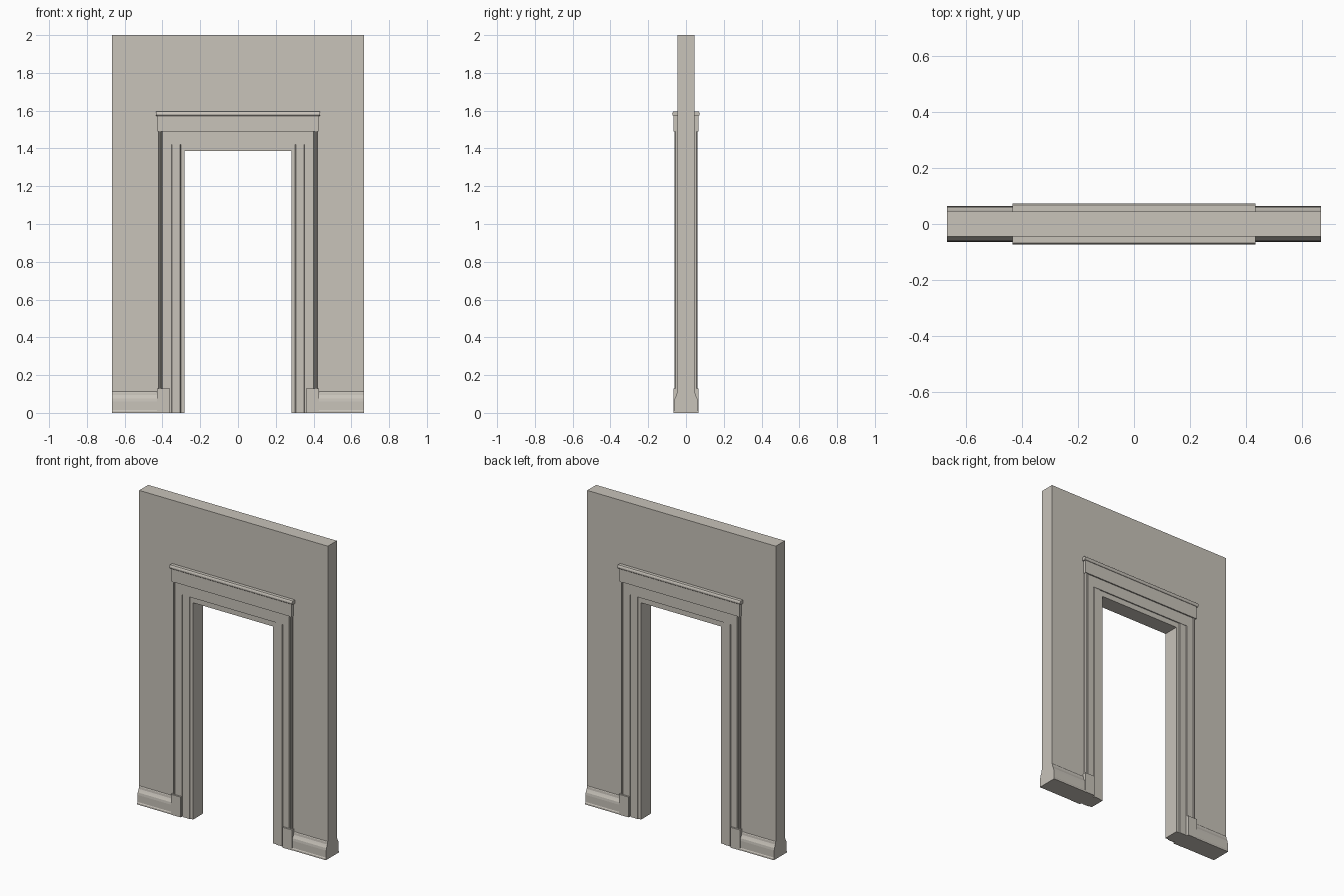
import bpy, bmesh
from mathutils import Vector

if "Cube" in bpy.data.objects:
    bpy.data.objects.remove(bpy.data.objects["Cube"])

plaster = bpy.data.materials.new("warm_grey_plaster")
plaster.diffuse_color = (0.578, 0.546, 0.491, 1)
plaster.use_nodes = True
plaster.node_tree.nodes["Principled BSDF"].inputs["Base Color"].default_value = plaster.diffuse_color

W = 0.667      # half width of wall
D = 0.0455     # half thickness of wall
OX, OZ = 0.283, 1.386   # door opening half width and height


def prism(name, profile, axis, lo, hi, mirror=""):
    """Extrude a 2D profile along an axis, then mirror it across x and/or y."""
    place = {"x": lambda a, b, t: (t, a, b),
             "y": lambda a, b, t: (a, t, b),
             "z": lambda a, b, t: (a, b, t)}[axis]
    bm = bmesh.new()
    face = bm.faces.new([bm.verts.new(place(a, b, lo)) for a, b in profile])
    ext = bmesh.ops.extrude_face_region(bm, geom=[face])
    verts = [v for v in ext["geom"] if isinstance(v, bmesh.types.BMVert)]
    shift = Vector(place(0, 0, hi - lo))
    bmesh.ops.translate(bm, verts=verts, vec=shift)
    bmesh.ops.recalc_face_normals(bm, faces=bm.faces)
    mesh = bpy.data.meshes.new(name)
    bm.to_mesh(mesh)
    bm.free()
    mesh.materials.append(plaster)
    ob = bpy.data.objects.new(name, mesh)
    bpy.context.collection.objects.link(ob)
    if mirror:
        m = ob.modifiers.new("mirror", "MIRROR")
        m.use_axis = ("x" in mirror, "y" in mirror, False)
        m.use_mirror_merge = False
    return ob


def rect(a0, b0, a1, b1):
    return [(a0, b0), (a1, b0), (a1, b1), (a0, b1)]


# Wall with door opening
prism("wall", [(-W, 0), (-OX, 0), (-OX, OZ), (OX, OZ), (OX, 0), (W, 0), (W, 2), (-W, 2)],
      "y", -D, D)

# Jamb casing: thin inner strip, flat field, small outer bead
prism("jamb_casing",
      [(OX, -D), (OX, -0.050), (0.303, -0.050), (0.306, -0.055), (0.350, -0.055),
       (0.353, -0.050), (0.357, -0.050), (0.357, -D)], "z", 0, 1.42, "xy")

# Outer casing with stepped back band
prism("outer_casing",
      [(0.357, -D), (0.357, -0.057), (0.400, -0.057), (0.402, -0.054), (0.406, -0.054),
       (0.409, -0.061), (0.416, -0.061), (0.421, -0.056), (0.421, -D)],
      "z", 0, 1.49, "xy")

# Head boards over the opening
prism("head_lining", rect(-OX, -0.050, OX, -D), "z", OZ, 1.42, "y")
prism("head_board", rect(-0.357, -0.057, 0.357, -D), "z", 1.42, 1.49, "y")

# Frieze and rounded cornice
prism("frieze", rect(-0.425, -0.065, 0.425, -D), "z", 1.49, 1.572, "y")
prism("cornice",
      [(-D, 1.572), (-0.067, 1.572), (-0.071, 1.576), (-0.073, 1.583), (-0.071, 1.590),
       (-0.067, 1.595), (-D, 1.595)], "x", -0.434, 0.434, "y")

# Plinth blocks at the foot of the casing
prism("plinth_block", rect(0.36, -0.067, 0.428, -D), "z", 0, 0.13, "xy")

# Moulded skirting
prism("skirting",
      [(-D, 0), (-0.065, 0), (-0.065, 0.010), (-0.062, 0.015), (-0.062, 0.060),
       (-0.060, 0.075), (-0.055, 0.084), (-0.050, 0.094), (-0.0485, 0.108), (-D, 0.112)],
      "x", 0.428, W, "xy")
